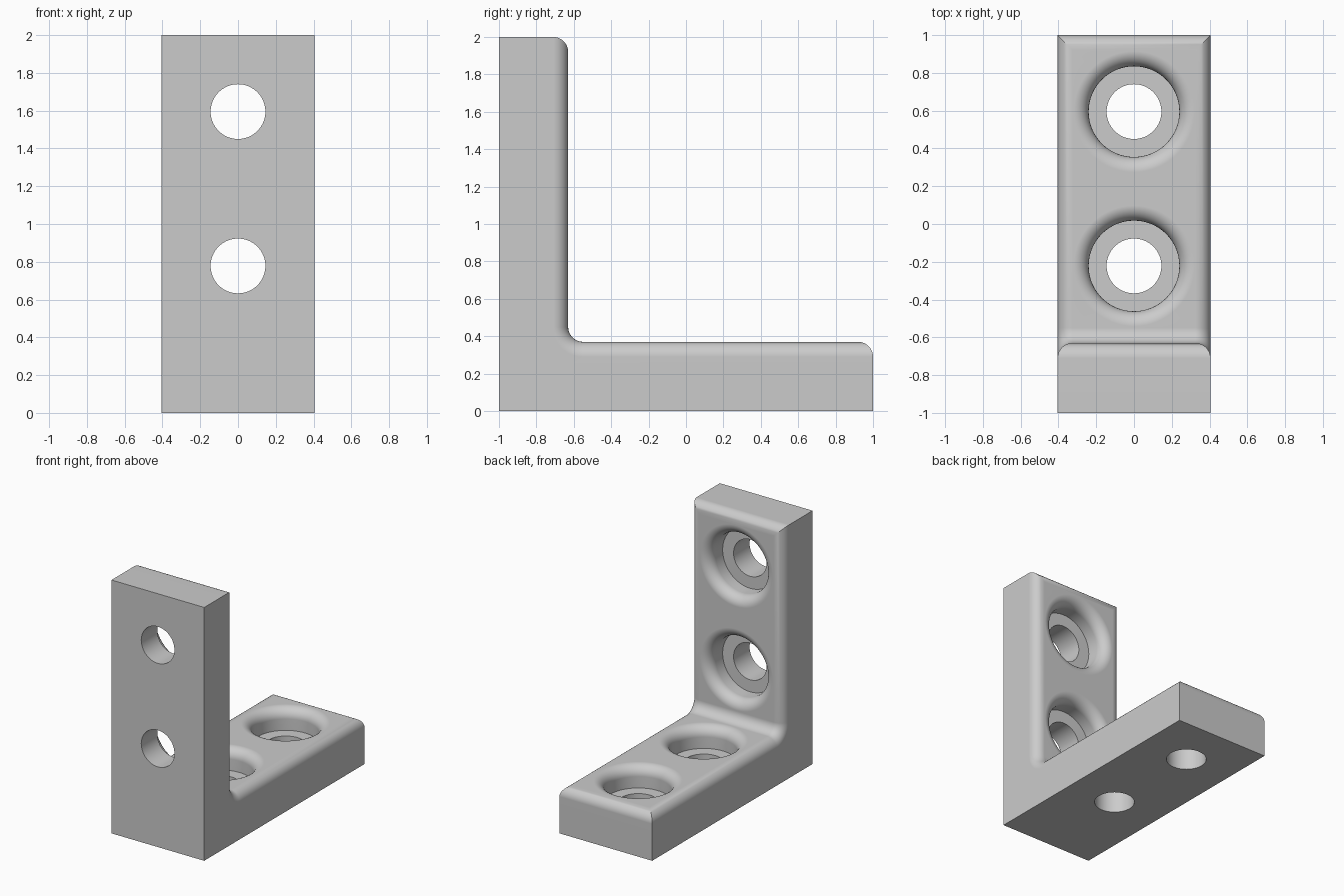
import bpy, bmesh, math
from mathutils import Matrix, Vector

cube = bpy.data.objects.get("Cube")
if cube:
    bpy.data.objects.remove(cube, do_unlink=True)

HALF_W = 0.405     # half width of both arms
THICK = 0.37       # arm thickness
FILLET = 0.08      # radius of every rounding
HOLE_R, BORE_R = 0.145, 0.24
LEDGE = 0.20       # height of the counterbore floor
HOLES = (0.778, 1.595)  # hole distances from the outer corner

grey = bpy.data.materials.new("plain_grey")
grey.use_nodes = True
colour = (0.6, 0.6, 0.6, 1)
grey.diffuse_color = colour
grey.node_tree.nodes["Principled BSDF"].inputs["Base Color"].default_value = colour


def arc(cx, cy, r, start, end, steps):
    angles = [math.radians(start + (end - start) * i / steps) for i in range(steps + 1)]
    return [(cx + r * math.cos(a), cy + r * math.sin(a)) for a in angles]


def make_object(name, bm):
    bmesh.ops.recalc_face_normals(bm, faces=bm.faces[:])
    mesh = bpy.data.meshes.new(name)
    bm.to_mesh(mesh)
    bm.free()
    mesh.materials.append(grey)
    obj = bpy.data.objects.new(name, mesh)
    bpy.context.collection.objects.link(obj)
    return obj


def build_bracket():
    # L profile with a rounded inner corner, extruded across x
    inner = THICK + FILLET
    profile = [(0, 0), (2, 0), (2, THICK)]
    profile += arc(inner, inner, FILLET, 270, 180, 10)
    profile += [(THICK, 2), (0, 2)]
    bm = bmesh.new()
    face = bm.faces.new([bm.verts.new((-HALF_W, y - 1, z)) for y, z in profile])
    side = bmesh.ops.extrude_face_region(bm, geom=[face])
    moved = [v for v in side["geom"] if isinstance(v, bmesh.types.BMVert)]
    bmesh.ops.translate(bm, verts=moved, vec=(2 * HALF_W, 0, 0))

    # Round every edge that borders the inner surface
    def is_inner(v):
        return v.co.y + 1 > THICK - 0.001 and v.co.z > THICK - 0.001

    def is_rim(e):
        a, b = e.verts
        if not (is_inner(a) and is_inner(b)):
            return False
        along_side = abs(a.co.x - b.co.x) < 0.001
        at_end = max(a.co.y, a.co.z - 1) > 0.999
        return along_side or at_end

    bmesh.ops.bevel(bm, geom=[e for e in bm.edges if is_rim(e)], offset=FILLET,
                    offset_type='OFFSET', segments=8, profile=0.5,
                    affect='EDGES', clamp_overlap=False)
    return make_object("corner_bracket", bm)


def build_cutter(name, matrix):
    # Turned profile: through hole, counterbore and flared lip
    outline = [(0, -0.1), (HOLE_R, -0.1), (HOLE_R, LEDGE), (BORE_R, LEDGE)]
    outline += arc(BORE_R + FILLET, THICK - FILLET, FILLET, 180, 90, 8)
    outline += [(BORE_R + FILLET, THICK + 0.1), (0, THICK + 0.1)]
    bm = bmesh.new()
    verts = [bm.verts.new((r, 0, z)) for r, z in outline]
    edges = [bm.edges.new(pair) for pair in zip(verts, verts[1:])]
    bmesh.ops.spin(bm, geom=verts + edges, cent=(0, 0, 0), axis=(0, 0, 1),
                   angle=math.tau, steps=64, use_duplicate=False)
    bmesh.ops.remove_doubles(bm, verts=bm.verts[:], dist=0.0001)
    bmesh.ops.transform(bm, matrix=matrix, verts=bm.verts[:])
    obj = make_object(name, bm)
    obj.hide_render = True
    return obj


bracket = build_bracket()

# Two holes in each arm
cutters = []
for i, d in enumerate(HOLES):
    foot = Matrix.Translation(Vector((0, d - 1, 0)))
    wall = Matrix.Translation(Vector((0, -1, d))) @ Matrix.Rotation(-math.pi / 2, 4, 'X')
    cutters.append(build_cutter(f"foot_hole_cutter_{i + 1}", foot))
    cutters.append(build_cutter(f"wall_hole_cutter_{i + 1}", wall))

for cutter in cutters:
    mod = bracket.modifiers.new("hole", 'BOOLEAN')
    mod.operation = 'DIFFERENCE'
    mod.solver = 'EXACT'
    mod.object = cutter

# Bake the holes, then drop the cutters
bpy.ops.object.select_all(action='DESELECT')
bracket.select_set(True)
bpy.context.view_layer.objects.active = bracket
bpy.ops.object.convert(target='MESH')
for cutter in cutters:
    bpy.data.objects.remove(cutter, do_unlink=True)

# Smooth roundings with crisp edges and flat faces
bpy.ops.object.shade_smooth_by_angle(angle=math.radians(30))
weighted = bracket.modifiers.new("even_shading", 'WEIGHTED_NORMAL')
weighted.keep_sharp = True
